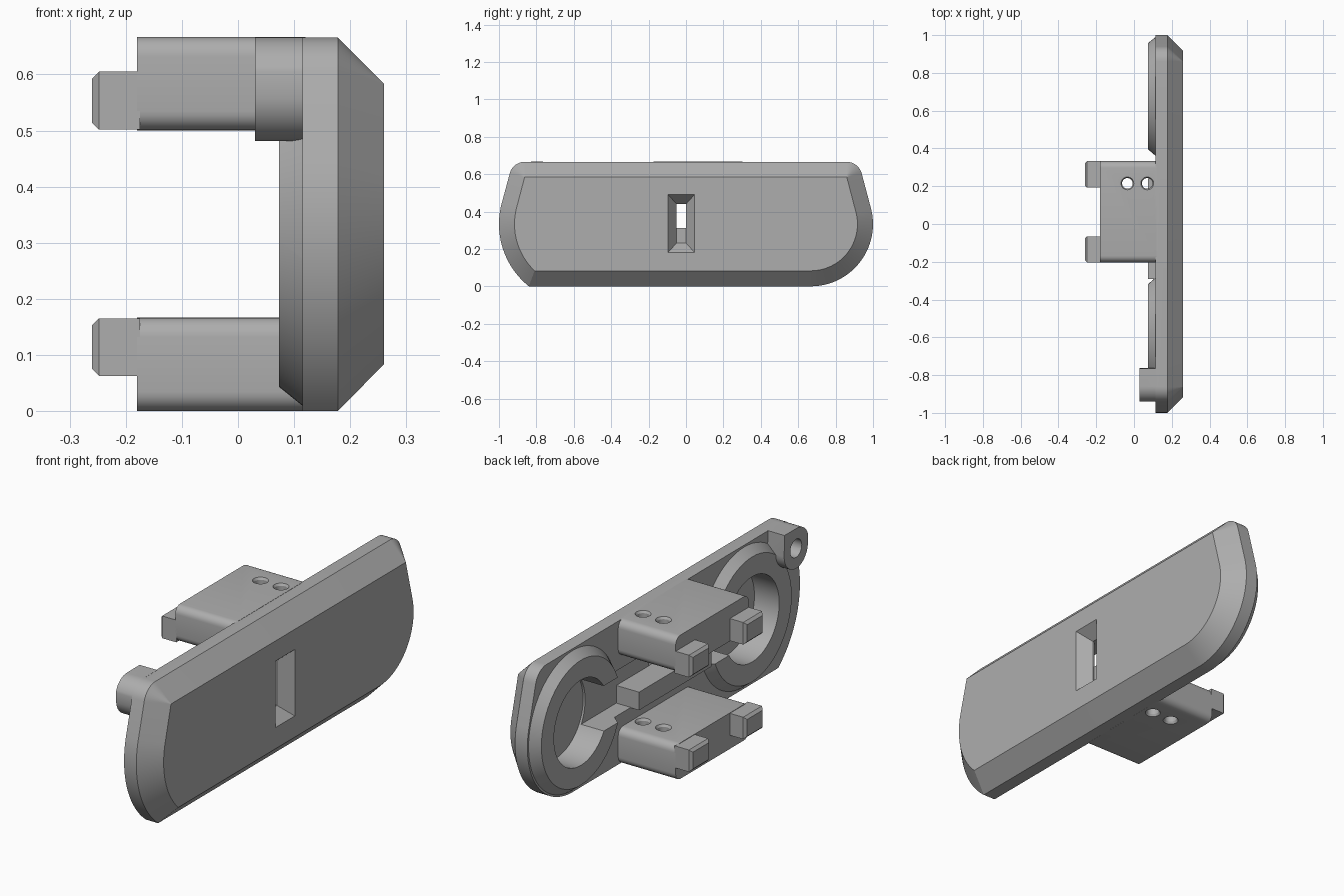
import bpy, bmesh, math

cube = bpy.data.objects.get("Cube")
if cube:
    bpy.data.objects.remove(cube, do_unlink=True)

grey = bpy.data.materials.new("plain grey")
grey.use_nodes = True
grey.diffuse_color = (0.42, 0.42, 0.42, 1)
grey.node_tree.nodes["Principled BSDF"].inputs["Base Color"].default_value = grey.diffuse_color


def loft(name, sections):
    """Closed solid through matching (y, z) sections, each at its own x."""
    bm = bmesh.new()
    rows = [[bm.verts.new((x, y, z)) for y, z in pts] for x, pts in sections]
    n = len(rows[0])
    for a, b in zip(rows, rows[1:]):
        for i in range(n):
            j = (i + 1) % n
            bm.faces.new((a[i], a[j], b[j], b[i]))
    bm.faces.new(rows[0][::-1])
    bm.faces.new(rows[-1])
    bmesh.ops.recalc_face_normals(bm, faces=bm.faces)
    mesh = bpy.data.meshes.new(name)
    bm.to_mesh(mesh)
    bm.free()
    mesh.materials.append(grey)
    obj = bpy.data.objects.new(name, mesh)
    bpy.context.collection.objects.link(obj)
    return obj


def arc(cy, cz, r, start, end, steps=24):
    angles = [math.radians(start + (end - start) * i / steps) for i in range(steps + 1)]
    return [(cy + r * math.cos(a), cz + r * math.sin(a)) for a in angles]


def circle(cy, cz, r, n=64):
    return arc(cy, cz, r, 0, 360, n)[:-1]


def rect(y0, y1, z0, z1):
    return [(y0, z0), (y1, z0), (y1, z1), (y0, z1)]


def box(name, x0, x1, y0, y1, z0, z1):
    return loft(name, [(x0, rect(y0, y1, z0, z1)), (x1, rect(y0, y1, z0, z1))])


def rounded(y0, y1, z0, z1, r):
    return (arc(y0 + r, z0 + r, r, 180, 270, 6) + arc(y1 - r, z0 + r, r, 270, 360, 6)
            + arc(y1 - r, z1 - r, r, 0, 90, 6) + arc(y0 + r, z1 - r, r, 90, 180, 6))


def activate(obj):
    bpy.ops.object.select_all(action='DESELECT')
    obj.select_set(True)
    bpy.context.view_layer.objects.active = obj


def combine(obj, others, operation):
    for other in others:
        mod = obj.modifiers.new("combine", 'BOOLEAN')
        mod.operation, mod.solver, mod.object = operation, 'EXACT', other
        activate(obj)
        bpy.ops.object.modifier_apply(modifier=mod.name)


MID = 1 / 3            # half height of the plate
BACK, PAD = 0.115, 0.073


def outline(grow):
    """Plate outline, offset outward from the flat front face."""
    r, big = 0.25 + grow, 0.344 + grow
    corner = math.degrees(math.asin(r / big))
    fillet = max(grow, 0.001)
    return (arc(2 / 3, MID, r, -90, 15, 32)
            + arc(0.859, 0.583, fillet, 15, 90, 10)
            + arc(-0.862, 0.583, fillet, 90, 165, 10)
            + arc(-0.573, MID, big, 165, 180 + corner, 24))


# Main plate with a chamfered front rim
plate = loft("plate", [(BACK, outline(0.083)), (0.178, outline(0.083)), (0.26, outline(0))])

# Raised round collars on the back
centres = {"left_collar": -0.59, "right_collar": 2 / 3}
collars = [loft(name, [(PAD, circle(y, MID, 0.29)), (BACK + 0.005, circle(y, MID, 0.328))])
           for name, y in centres.items()]

# Corner boss
boss = loft("corner_boss", [(0.03, circle(-0.85, 0.574, 0.085)),
                            (PAD, circle(-0.85, 0.574, 0.085)),
                            (BACK + 0.005, circle(-0.85, 0.574, 0.092))])
boss_profile = ([(-0.765, 0.667)] + arc(-0.859, 0.583, 0.083, 90, 165, 10)
                + arc(-0.85, 0.568, 0.087, 180, 360, 24))
boss.data = loft("corner_boss_shape", [(0.03, boss_profile), (BACK + 0.005, boss_profile)]).data
bpy.data.objects.remove(bpy.data.objects["corner_boss_shape"], do_unlink=True)

# Pockets, joining channel, tapered window and boss hole
cutters = [loft("pocket_cutter", [(0, circle(y, MID, 0.198)), (0.2, circle(y, MID, 0.198))])
           for y in centres.values()]
cutters.append(box("channel_cutter", 0.01, 0.19, -0.5, 0.6, 0.23, 0.44))
cutters.append(loft("window_cutter", [(0.15, rect(-0.05, 0, 0.232, 0.44)),
                                      (0.2, rect(-0.05, 0, 0.232, 0.44)),
                                      (0.262, rect(-0.097, 0.047, 0.18, 0.492))]))
cutters.append(loft("boss_hole_cutter", [(0, circle(-0.85, 0.575, 0.042, 32)),
                                         (0.17, circle(-0.85, 0.575, 0.042, 32))]))
combine(plate, collars + [boss], 'UNION')
combine(plate, cutters, 'DIFFERENCE')

# Bar lying in the lower half of the channel
bar = box("channel_bar", PAD, 0.192, -0.29, 0.24, 0.228, 0.312)


def hole_cutter(x, z0, z1):
    """Vertical drill with a small flare at each end."""
    bm = bmesh.new()
    rows = []
    for z, r in ((z0 - 0.01, 0.04), (z0 + 0.01, 0.028), (z1 - 0.01, 0.028), (z1 + 0.01, 0.04)):
        rows.append([bm.verts.new((x + a, 0.215 + b, z)) for a, b in circle(0, 0, r, 32)])
    for a, b in zip(rows, rows[1:]):
        for i in range(32):
            j = (i + 1) % 32
            bm.faces.new((a[i], a[j], b[j], b[i]))
    bm.faces.new(rows[0][::-1])
    bm.faces.new(rows[-1])
    bmesh.ops.recalc_face_normals(bm, faces=bm.faces)
    mesh = bpy.data.meshes.new("drill_cutter")
    bm.to_mesh(mesh)
    bm.free()
    mesh.materials.append(grey)
    obj = bpy.data.objects.new("drill_cutter", mesh)
    bpy.context.collection.objects.link(obj)
    return obj


# Two drilled brackets, each with a pair of chamfered tongues
parts = [plate, bar]
for side, z0, z1, t0, t1 in (("upper", 0.5, 0.667, 0.502, 0.605), ("lower", 0, 0.167, 0.063, 0.165)):
    section = rounded(-0.203, 0.333, z0, z1, 0.035)
    bracket = loft(side + "_bracket", [(-0.18, section), (BACK + 0.005, section)])
    drills = [hole_cutter(x, z0, z1) for x in (-0.035, 0.07)]
    combine(bracket, drills, 'DIFFERENCE')
    cutters += drills
    parts.append(bracket)
    for end, y0, y1 in (("front", -0.203, -0.065), ("back", 0.192, 0.333)):
        c = 0.012
        parts.append(loft(f"{side}_{end}_tongue", [
            (-0.26, rect(y0 + c, y1 - c, t0 + c, t1 - c)),
            (-0.248, rect(y0, y1, t0, t1)),
            (-0.175, rect(y0, y1, t0, t1))]))

for helper in cutters + collars + [boss]:
    bpy.data.objects.remove(helper, do_unlink=True)

for part in parts:
    activate(part)
    bpy.ops.object.shade_smooth_by_angle(angle=math.radians(25))
